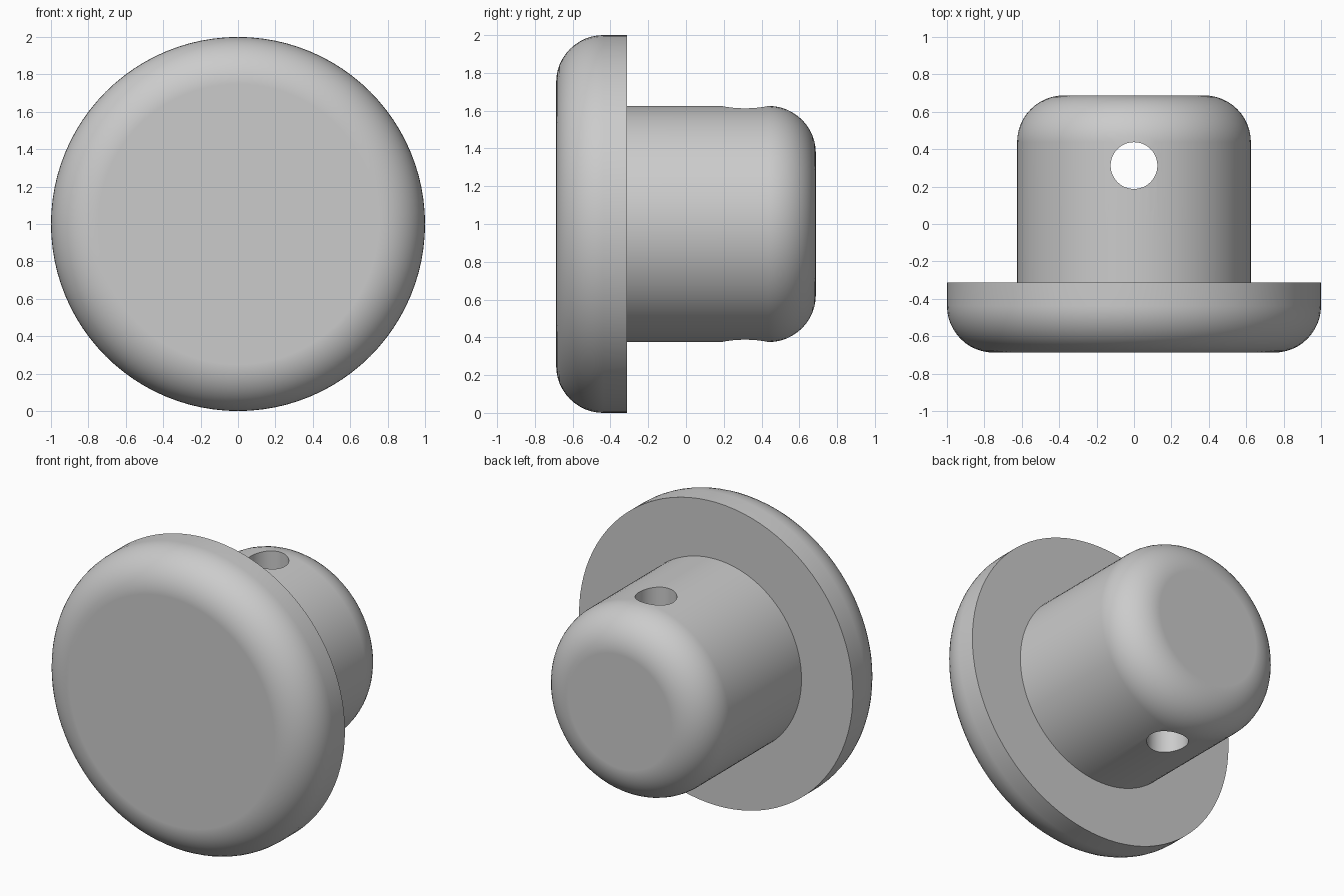
import bpy, bmesh
from math import sin, cos, pi, radians
from mathutils import Matrix

cube = bpy.data.objects.get("Cube")
if cube:
    bpy.data.objects.remove(cube, do_unlink=True)

SEGMENTS = 96
FILLET = 0.25
CENTRE_Z = 1.0
FRONT, STEP, BACK = -0.6875, -0.3125, 0.6875
HEAD_R, STEM_R, HOLE_R = 1.0, 0.625, 0.125

grey = bpy.data.materials.new("plain grey")
grey.use_nodes = True
colour = (0.6, 0.6, 0.6, 1)
grey.diffuse_color = colour
grey.node_tree.nodes["Principled BSDF"].inputs["Base Color"].default_value = colour


def rounded_edge(radius, y_end, side, steps=12):
    """Quarter-round profile from the flat end out to the cylinder wall."""
    points = []
    for i in range(steps + 1):
        a = i / steps * pi / 2
        points.append((radius - FILLET + FILLET * sin(a),
                       y_end - side * FILLET * (1 - cos(a))))
    return points


def add_object(name, bm):
    mesh = bpy.data.meshes.new(name)
    bm.to_mesh(mesh)
    bm.free()
    obj = bpy.data.objects.new(name, mesh)
    mesh.materials.append(grey)
    bpy.context.collection.objects.link(obj)
    return obj


# Knob: head and stem turned as one profile around the y axis
profile = rounded_edge(HEAD_R, FRONT, -1)
profile += [(HEAD_R, STEP), (STEM_R, STEP)]
profile += rounded_edge(STEM_R, BACK, 1)[::-1]
bm = bmesh.new()
rings = []
for r, y in profile:
    angles = [2 * pi * i / SEGMENTS for i in range(SEGMENTS)]
    rings.append([bm.verts.new((r * cos(a), y, CENTRE_Z + r * sin(a))) for a in angles])
for a, b in zip(rings, rings[1:]):
    for i in range(SEGMENTS):
        j = (i + 1) % SEGMENTS
        bm.faces.new((a[i], a[j], b[j], b[i]))
bm.faces.new(rings[0])
bm.faces.new(rings[-1])
bmesh.ops.recalc_face_normals(bm, faces=bm.faces)
knob = add_object("knob", bm)

# Vertical cross hole through the stem
bm = bmesh.new()
bmesh.ops.create_cone(bm, cap_ends=True, segments=48, radius1=HOLE_R, radius2=HOLE_R,
                      depth=2, matrix=Matrix.Translation((0, 0.3125, CENTRE_Z)))
cutter = add_object("hole_cutter", bm)
cutter.hide_render = True

hole = knob.modifiers.new("cross_hole", "BOOLEAN")
hole.operation = "DIFFERENCE"
hole.solver = "EXACT"
hole.object = cutter
bpy.ops.object.select_all(action="DESELECT")
knob.select_set(True)
bpy.context.view_layer.objects.active = knob
bpy.ops.object.modifier_apply(modifier=hole.name)
bpy.data.objects.remove(cutter, do_unlink=True)

# Smooth rounds, sharp step and hole rims, flat end faces
bpy.ops.object.shade_smooth_by_angle(angle=radians(30))
flat = knob.modifiers.new("flat_ends", "WEIGHTED_NORMAL")
flat.keep_sharp = True
